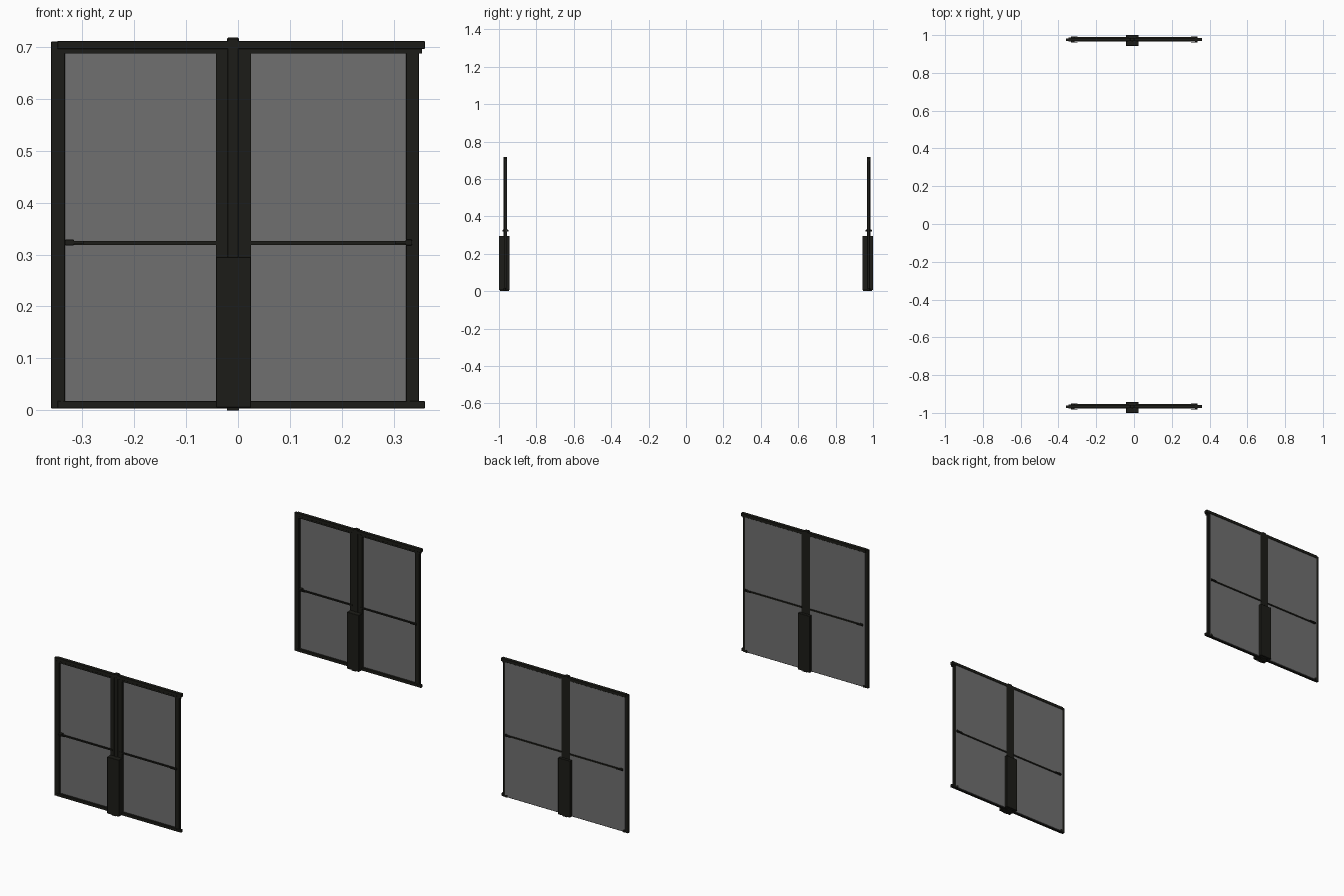
import bpy, bmesh
from mathutils import Matrix, Vector

if "Cube" in bpy.data.objects:
    bpy.data.objects.remove(bpy.data.objects["Cube"])

def material(name, color):
    m = bpy.data.materials.new(name)
    m.diffuse_color = color
    m.use_nodes = True
    m.node_tree.nodes["Principled BSDF"].inputs["Base Color"].default_value = m.diffuse_color
    return m

BLACK = material("dark_metal", (0.012, 0.012, 0.009, 1))
GLASS = material("smoked_panel", (0.16, 0.16, 0.16, 1))

def finish(name, bm, mat):
    me = bpy.data.meshes.new(name)
    bm.to_mesh(me)
    bm.free()
    me.materials.append(mat)
    ob = bpy.data.objects.new(name, me)
    bpy.context.collection.objects.link(ob)
    return ob

def box(name, x, y, z, mat=BLACK, bevel=0.0):
    lo, hi = Vector((x[0], y[0], z[0])), Vector((x[1], y[1], z[1]))
    bm = bmesh.new()
    bmesh.ops.create_cube(bm, size=1, matrix=Matrix.Translation((lo + hi) / 2)
                          @ Matrix.Diagonal((*(hi - lo), 1)))
    if bevel:
        bmesh.ops.bevel(bm, geom=bm.edges[:], offset=bevel, segments=1, affect='EDGES')
    return finish(name, bm, mat)

def cylinder(name, center, radius, depth, axis='Y'):
    rot = Matrix.Rotation(1.570796, 4, {'Y': 'X', 'X': 'Y'}[axis])
    bm = bmesh.new()
    bmesh.ops.create_cone(bm, cap_ends=True, segments=16, radius1=radius, radius2=radius,
                          depth=depth, matrix=Matrix.Translation(center) @ rot)
    return finish(name, bm, BLACK)

def gate(y0):
    """One double gate; y0 is the centre plane of its lower post housing."""
    f = y0 + 0.0055                      # centre plane of the thin frame
    fy = (f - 0.008, f + 0.006)          # frame depth
    # outer frame
    box("left_stile", (-0.36, -0.333), fy, (0.003, 0.711), bevel=0.001)
    box("right_stile", (0.324, 0.349), fy, (0.003, 0.711), bevel=0.001)
    box("top_rail", (-0.348, 0.36), (f - 0.009, f + 0.009), (0.696, 0.712), bevel=0.001)
    box("top_rail_lip", (-0.34, 0.355), (f - 0.008, f + 0.003), (0.688, 0.697))
    box("bottom_rail", (-0.348, 0.36), (f - 0.009, f + 0.003), (0.003, 0.018), bevel=0.001)
    # corner pins
    for x in (-0.339, 0.329):
        for z in (0.704, 0.011):
            cylinder("corner_pin", (x, f, z), 0.007, 0.019)
    # panels, flush with the back of the frame
    for n, x in (("left_panel", (-0.345, -0.03)), ("right_panel", (0.012, 0.337))):
        box(n, x, (f + 0.003, f + 0.008), (0.007, 0.697), GLASS)
    # meeting stiles and centre pole
    for n, x in (("left_meeting_stile", (-0.042, -0.012)), ("right_meeting_stile", (-0.006, 0.025))):
        box(n, x, (f - 0.008, f + 0.0025), (0.005, 0.70))
    box("centre_pole", (-0.033, 0.015), (f - 0.006, f + 0.009), (0.005, 0.712))
    box("pole_cap", (-0.021, 0.002), (f - 0.009, f + 0.009), (0.29, 0.718), bevel=0.002)
    box("pole_groove_strip", (-0.012, -0.005), (f - 0.0105, f), (0.29, 0.70))
    # lower post housing and foot
    box("post_housing", (-0.042, 0.025), (y0 - 0.0285, y0 + 0.0285), (0.005, 0.295), bevel=0.001)
    box("post_foot", (-0.021, 0.002), (y0 - 0.024, y0 + 0.024), (0, 0.006))
    # crossbars on both faces, with lever ends
    for y in (f - 0.007, f + 0.009):
        for n, x in (("left_crossbar", (-0.325, -0.03)), ("right_crossbar", (0.012, 0.332))):
            box(n, x, (y - 0.003, y + 0.003), (0.319, 0.326))
    for n, x0, x1, xi in (("left_lever", -0.333, -0.316, -0.298), ("right_lever", 0.323, 0.335, 0.303)):
        box(n + "_hub", (x0, x1), (f - 0.014, f + 0.014), (0.318, 0.329), bevel=0.001)
        for s in (-1, 1):
            y = f + s * 0.0145
            box(n, (min(x0, xi), max(x1, xi)), (y - 0.0018, y + 0.0018), (0.32, 0.326))

for y0 in (-0.9715, 0.9715):
    gate(y0)
